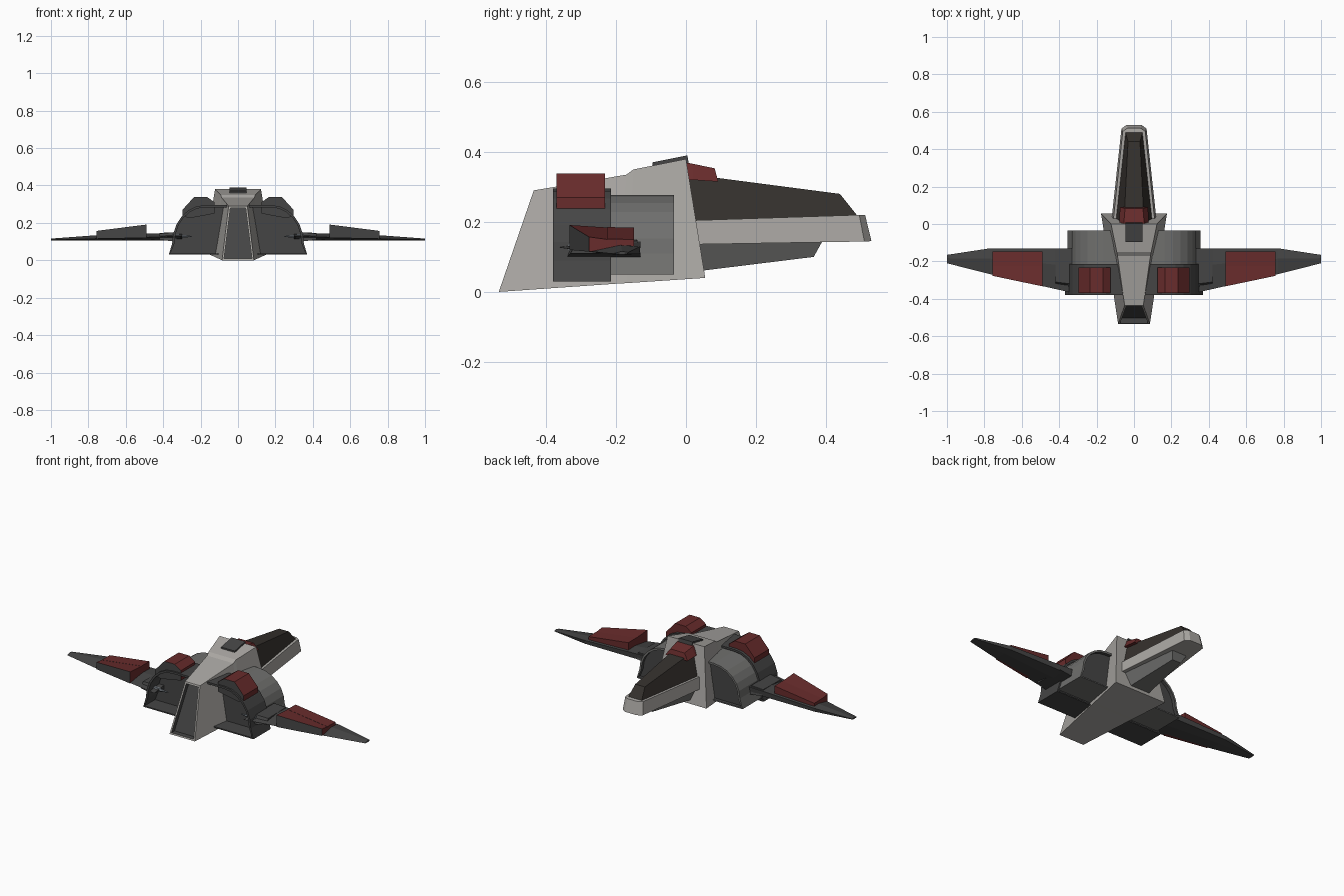
import bpy, bmesh, math
from mathutils import Vector

if "Cube" in bpy.data.objects:
    bpy.data.objects.remove(bpy.data.objects["Cube"])


def material(name, r, g, b):
    m = bpy.data.materials.new(name)
    m.diffuse_color = (r, g, b, 1)
    m.use_nodes = True
    m.node_tree.nodes["Principled BSDF"].inputs["Base Color"].default_value = m.diffuse_color
    return m


LIGHT = material("light_grey", 0.40, 0.385, 0.365)
MID = material("mid_grey", 0.16, 0.16, 0.155)
DARK = material("dark_grey", 0.06, 0.06, 0.06)
GLASS = material("dark_canopy", 0.035, 0.03, 0.026)
RED = material("dark_red", 0.14, 0.025, 0.025)
STEEL = material("steel", 0.16, 0.18, 0.20)


def loft(name, rings, mat, recess=(), mirror=False, dark_front=False):
    """Skin a solid through rings of points; recess = (end sign, rim, depth)."""
    bm = bmesh.new()
    loops = [[bm.verts.new(p) for p in ring] for ring in rings]
    n = len(loops[0])
    for a, b in zip(loops, loops[1:]):
        for i in range(n):
            j = (i + 1) % n
            bm.faces.new((a[i], a[j], b[j], b[i]))
    bm.faces.new(loops[0])
    bm.faces.new(loops[-1])
    bmesh.ops.recalc_face_normals(bm, faces=bm.faces)
    for sign, rim, depth in recess:
        bm.normal_update()
        face = max(bm.faces, key=lambda f: f.normal.y * sign)
        bmesh.ops.inset_individual(bm, faces=[face], thickness=rim)
        out = bmesh.ops.extrude_discrete_faces(bm, faces=[face])["faces"][0]
        bmesh.ops.translate(bm, verts=out.verts, vec=(0, -sign * depth, 0))
        out.material_index = 1
        for e in out.edges:
            for f in e.link_faces:
                f.material_index = 1
    if dark_front:
        bm.normal_update()
        for f in bm.faces:
            if f.normal.y < -0.6:
                f.material_index = 1
    me = bpy.data.meshes.new(name)
    bm.to_mesh(me)
    bm.free()
    ob = bpy.data.objects.new(name, me)
    bpy.context.collection.objects.link(ob)
    me.materials.append(mat)
    me.materials.append(DARK)
    if mirror:
        ob.modifiers.new("mirror", "MIRROR")
    return ob


def trapezoid(bottom, top):
    """Symmetric section from (half width, y, z) at the bottom and top."""
    (bw, by, bz), (tw, ty, tz) = bottom, top
    return [(-bw, by, bz), (bw, by, bz), (tw, ty, tz), (-tw, ty, tz)]


# Central hull, tapering to a recessed front
loft("central_hull", [
    trapezoid((0.085, -0.535, 0.0), (0.05, -0.435, 0.29)),
    trapezoid((0.137, -0.19, 0.024), (0.088, -0.17, 0.335)),
    trapezoid((0.140, -0.17, 0.025), (0.092, -0.15, 0.35)),
    trapezoid((0.176, 0.055, 0.04), (0.123, 0.0, 0.38)),
], LIGHT, recess=[(-1, 0.014, 0.03)])


# Arched engine housings
def arch(y, w, z0, z1):
    zs, rx = z0 + 0.06, 0.175
    half = [(w, z0)]
    for i in range(7):
        a = math.radians(15 * i)
        half.append((w - 0.018 - rx + rx * math.cos(a), zs + (z1 - zs) * math.sin(a)))
    return [(x, y, z) for x, z in half] + [(-x, y, z) for x, z in reversed(half)]


loft("front_housing", [arch(-0.38, 0.37, 0.03, 0.295), arch(-0.215, 0.37, 0.03, 0.295)],
     DARK, recess=[(-1, 0.012, 0.1), (1, 0.012, 0.01)])
loft("rear_housing", [arch(-0.27, 0.355, 0.05, 0.277), arch(-0.035, 0.355, 0.05, 0.277)],
     MID, recess=[(1, 0.012, 0.02)])

# Spikes inside the front intakes
loft("intake_spike", [
    [(0.35, -0.32 + 0.02 * math.cos(a), 0.128 + 0.018 * math.sin(a))
     for a in (i * math.pi / 3 for i in range(6))],
    [(0.245, -0.32 + 0.002 * math.cos(a), 0.128 + 0.002 * math.sin(a))
     for a in (i * math.pi / 3 for i in range(6))],
], STEEL, mirror=True)

# Red armour over the housings
pad = [(0.125, 0.25), (0.125, 0.31), (0.165, 0.338), (0.235, 0.338),
       (0.297, 0.27), (0.297, 0.237), (0.26, 0.225)]
loft("housing_armour", [[(x, y, z) for x, z in pad] for y in (-0.37, -0.232)],
     RED, mirror=True, dark_front=True)

# Wings: section at root, kink and tip
def wing_section(x, y0, y1, z_mid, z_top):
    ym = y0 + (y1 - y0) * 0.6
    return [(x, y0, z_mid), (x, ym, z_top), (x, y1, z_top - 0.003),
            (x, y1 - 0.004, 0.108), (x, ym, 0.107)]


loft("wing", [
    wing_section(0.30, -0.375, -0.13, 0.128, 0.148),
    wing_section(0.77, -0.268, -0.13, 0.115, 0.133),
    wing_section(1.0, -0.21, -0.165, 0.109, 0.116),
], DARK, mirror=True)

# Raised red wing panels, front and rear halves
for name, ya, yb, yc, lift in (("wing_panel_front", -0.333, -0.277, -0.225, 0.0),
                               ("wing_panel_rear", -0.225, -0.225, -0.148, -0.006)):
    loft(name, [
        [(0.49, ya, 0.12), (0.49, yc, 0.12), (0.49, yc, 0.184), (0.49, ya, 0.191 + lift)],
        [(0.757, yb, 0.115), (0.757, yc, 0.115), (0.757, yc, 0.15), (0.757, yb, 0.157 + lift)],
    ], RED, mirror=True, dark_front=True)

# Wing root fairing
loft("wing_root", [
    trap for trap in (
        [(0.34, -0.34, 0.1), (0.34, -0.13, 0.1), (0.34, -0.14, 0.15), (0.34, -0.32, 0.15)],
        [(0.42, -0.33, 0.11), (0.42, -0.13, 0.11), (0.42, -0.14, 0.146), (0.42, -0.31, 0.143)])
], DARK, mirror=True)

# Long tail boom: light band, dark canopy and lower keel
loft("boom_band", [
    trapezoid((0.125, -0.02, 0.135), (0.115, -0.02, 0.203)),
    trapezoid((0.067, 0.51, 0.144), (0.06, 0.495, 0.22)),
    trapezoid((0.040, 0.53, 0.145), (0.035, 0.512, 0.219)),
], LIGHT)
loft("boom_canopy", [
    trapezoid((0.105, -0.02, 0.19), (0.055, -0.02, 0.34)),
    trapezoid((0.046, 0.492, 0.215), (0.032, 0.44, 0.28)),
], GLASS)
loft("boom_keel", [
    trapezoid((0.07, 0.0, 0.055), (0.105, 0.0, 0.145)),
    trapezoid((0.03, 0.365, 0.1), (0.05, 0.39, 0.145)),
], MID)

# Top details
loft("top_red_cap", [
    trapezoid((0.078, -0.02, 0.32), (0.055, -0.02, 0.373)),
    trapezoid((0.078, 0.02, 0.32), (0.053, 0.02, 0.366)),
    trapezoid((0.075, 0.092, 0.315), (0.048, 0.082, 0.353)),
], RED)
loft("top_hatch", [
    trapezoid((0.046, -0.096, 0.345), (0.046, -0.096, 0.37)),
    trapezoid((0.046, 0.008, 0.365), (0.046, 0.004, 0.39)),
], DARK)
